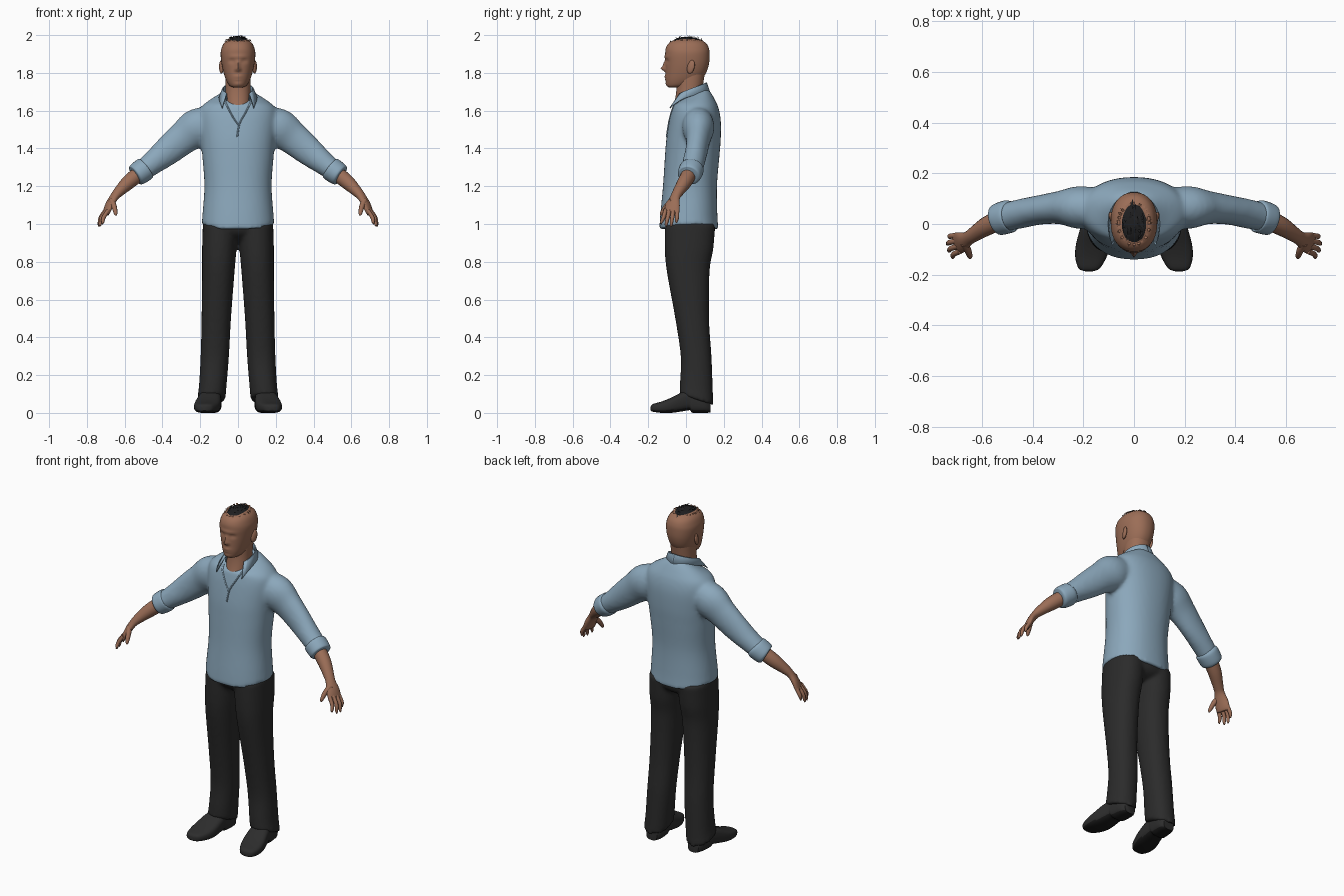
import bpy, bmesh, math, random
from mathutils import Vector
from mathutils.bvhtree import BVHTree

random.seed(4)


def material(name, rgb):
    m = bpy.data.materials.new(name)
    m.diffuse_color = (*rgb, 1)
    return m


SKIN = material("skin", (0.33, 0.155, 0.095))
SHIRT = material("shirt blue", (0.26, 0.39, 0.50))
CLOTH = material("trouser black", (0.024, 0.024, 0.024))
LEATHER = material("shoe black", (0.026, 0.026, 0.026))
SOLE = material("sole black", (0.010, 0.010, 0.010))
HAIR = material("hair black", (0.013, 0.013, 0.014))


def smooth_rows(rows, steps):
    """Catmull-Rom interpolation of parameter rows."""
    out = []
    for i in range(len(rows) - 1):
        a, b, c, d = (rows[max(i - 1, 0)], rows[i], rows[i + 1],
                      rows[min(i + 2, len(rows) - 1)])
        for k in range(steps):
            t = k / steps
            out.append([q + 0.5 * t * (r - p + t * (2 * p - 5 * q + 4 * r - s + t * (3 * (q - r) + s - p)))
                        for p, q, r, s in zip(a, b, c, d)])
    return out + [list(rows[-1])]


def skin(bm, rings):
    """Bridge closed rings of points and cap the ends."""
    vs = [[bm.verts.new(p) for p in ring] for ring in rings]
    n = len(vs[0])
    for a, b in zip(vs, vs[1:]):
        for i in range(n):
            bm.faces.new((a[i], a[(i + 1) % n], b[(i + 1) % n], b[i]))
    bm.faces.new(vs[0])
    bm.faces.new(vs[-1])


def oval(n, e):
    """Unit superellipse points."""
    pts = []
    for i in range(n):
        c, s = math.cos(2 * math.pi * i / n), math.sin(2 * math.pi * i / n)
        pts.append((math.copysign(abs(c) ** (2 / e), c), math.copysign(abs(s) ** (2 / e), s)))
    return pts


def column(bm, rows, n=40, e=2.2, steps=5, sx=1):
    """Upright body from rows (z, centre x, half width, front y, back y, tilt)."""
    skin(bm, [[(sx * (cx + rx * u), (y0 + y1) / 2 + (y1 - y0) / 2 * v, z + tilt * v) for u, v in oval(n, e)]
              for z, cx, rx, y0, y1, tilt in smooth_rows(rows, steps)])


def tube(bm, rows, sx=1, n=20, steps=4):
    """Limb along a path from rows (x, y, z, thickness radius, width radius)."""
    rows = smooth_rows(rows, steps)
    rings = []
    for i, r in enumerate(rows):
        d = Vector(rows[min(i + 1, len(rows) - 1)][:3]) - Vector(rows[max(i - 1, 0)][:3])
        u = d.cross(Vector((0, 0, 1))).normalized()
        w = u.cross(d).normalized()
        ps = [Vector(r[:3]) + w * (r[3] * a) + u * (r[4] * b) for a, b in oval(n, 2)]
        rings.append([(sx * p.x, p.y, p.z) for p in ps])
    skin(bm, rings)


def finish(bm, name, *mats, remesh=0, sharp=60):
    bmesh.ops.recalc_face_normals(bm, faces=bm.faces)
    me = bpy.data.meshes.new(name)
    bm.to_mesh(me)
    bm.free()
    for m in mats:
        me.materials.append(m)
    me.polygons.foreach_set("use_smooth", [True] * len(me.polygons))
    me.set_sharp_from_angle(angle=math.radians(sharp))
    ob = bpy.data.objects.new(name, me)
    bpy.context.collection.objects.link(ob)
    if remesh:
        r = ob.modifiers.new("fuse", 'REMESH')
        r.mode, r.voxel_size, r.use_smooth_shade = 'VOXEL', remesh, True
        s = ob.modifiers.new("soften", 'SMOOTH')
        s.factor, s.iterations = 0.5, 5
    return ob


SIDES = (1, -1)

# Shirt: torso and sleeves fused into one garment
bm = bmesh.new()
column(bm, [(0.965, 0, 0.192, -0.142, 0.172, 0), (1.05, 0, 0.188, -0.136, 0.166, 0),
            (1.20, 0, 0.178, -0.122, 0.164, 0), (1.35, 0, 0.188, -0.112, 0.176, 0),
            (1.45, 0, 0.198, -0.104, 0.184, 0), (1.55, 0, 0.208, -0.088, 0.184, 0),
            (1.61, 0, 0.20, -0.075, 0.172, 0.005), (1.645, 0, 0.165, -0.068, 0.152, 0.015),
            (1.67, 0, 0.115, -0.06, 0.125, 0.035), (1.682, 0, 0.075, -0.05, 0.10, 0.04)], n=48)
for v in bm.verts:
    if v.co.z < 1.04:  # hem rises at the sides
        v.co.z += 0.03 * (v.co.x / 0.19) ** 2 * (1.04 - v.co.z) / 0.07
for s in SIDES:
    tube(bm, [(0.10, 0.06, 1.56, 0.07, 0.07), (0.21, 0.065, 1.512, 0.102, 0.085),
              (0.29, 0.065, 1.455, 0.088, 0.066), (0.375, 0.055, 1.385, 0.077, 0.058),
              (0.45, 0.04, 1.325, 0.063, 0.058), (0.53, 0.022, 1.265, 0.052, 0.054)], s, n=28)
shirt = finish(bm, "shirt", SHIRT, remesh=0.011)

# Rolled sleeve cuffs
for s in SIDES:
    bm = bmesh.new()
    tube(bm, [(0.485, 0.032, 1.298, 0.05, 0.052), (0.49, 0.031, 1.294, 0.062, 0.064),
              (0.515, 0.024, 1.276, 0.063, 0.065), (0.54, 0.016, 1.258, 0.058, 0.061),
              (0.546, 0.014, 1.254, 0.044, 0.046)], s, n=28)
    finish(bm, "cuff", SHIRT)

# Folded collar
for s in SIDES:
    bm = bmesh.new()
    cols = []
    for i in range(25):
        t = i / 24
        a = 2.3 * t
        top = 1.75 - 0.06 * t ** 1.5
        sx, cy = math.sin(a), math.cos(a)
        cols.append([bm.verts.new(p) for p in (
            (s * 0.074 * sx, 0.025 + 0.076 * cy, top - 0.05),
            (s * 0.078 * sx, 0.025 + 0.080 * cy, top),
            (s * 0.083 * sx, 0.025 + 0.085 * cy - 0.004 * t ** 3, top),
            (s * (0.098 * sx + 0.012 * t ** 3), 0.025 + 0.106 * cy - 0.042 * t ** 3, 1.69 - 0.075 * t ** 4))])
    for a, b in zip(cols, cols[1:]):
        for k in range(3):
            bm.faces.new((a[k], a[k + 1], b[k + 1], b[k]))
    col = finish(bm, "collar", SHIRT)
    col.modifiers.new("thickness", 'SOLIDIFY').thickness = 0.006

# Neckline opening and button placket laid on the shirt front
bpy.context.view_layer.update()
tree = BVHTree.FromObject(shirt, bpy.context.evaluated_depsgraph_get())
for name, pts in (("left_lapel", [(0.068, 1.645), (0.04, 1.59), (0.008, 1.53), (-0.004, 1.46)]),
                  ("right_lapel", [(-0.068, 1.645), (-0.045, 1.60), (-0.02, 1.555), (0.006, 1.52)])):
    bm = bmesh.new()
    path = []
    for x, z in smooth_rows(pts, 6):
        hit = tree.ray_cast(Vector((x, -1, z)), Vector((0, 1, 0)))[0]
        if hit:
            path.append((hit.x, hit.y, hit.z, 0.004, 0.005))
    tube(bm, path, n=8, steps=1)
    finish(bm, name, SHIRT)

# Trousers: pelvis and both legs
bm = bmesh.new()
column(bm, [(0.90, 0, 0.03, -0.02, 0.06, 0), (0.93, 0, 0.10, -0.08, 0.13, 0),
            (0.97, 0, 0.175, -0.112, 0.155, 0), (1.05, 0, 0.178, -0.115, 0.15, 0)])
for s in SIDES:
    column(bm, [(1.0, 0.094, 0.092, -0.112, 0.155, 0), (0.87, 0.099, 0.091, -0.112, 0.145, 0),
                (0.75, 0.104, 0.086, -0.102, 0.125, 0), (0.5, 0.115, 0.078, -0.057, 0.122, 0),
                (0.3, 0.123, 0.075, -0.028, 0.135, 0), (0.14, 0.134, 0.073, -0.032, 0.142, -0.02),
                (0.07, 0.142, 0.075, -0.034, 0.145, -0.03)], sx=s)
finish(bm, "trousers", CLOTH, remesh=0.011)

# Shoes: rows of (y, centre x, half width, bottom z, top z)
for s in SIDES:
    bm = bmesh.new()
    rows = [(-0.187, 0.178, 0.014, 0.012, 0.034), (-0.175, 0.177, 0.042, 0.006, 0.047),
            (-0.13, 0.17, 0.062, 0.0, 0.06), (-0.08, 0.161, 0.068, 0.0, 0.08),
            (-0.02, 0.151, 0.062, 0.008, 0.11), (0.02, 0.146, 0.055, 0.014, 0.12),
            (0.035, 0.144, 0.055, 0.0, 0.12), (0.10, 0.139, 0.052, 0.0, 0.105), (0.13, 0.138, 0.035, 0.002, 0.07)]
    skin(bm, [[(s * (cx + rx * u), y, (z0 + z1) / 2 + (z1 - z0) / 2 * v) for u, v in oval(28, 3)]
              for y, cx, rx, z0, z1 in smooth_rows(rows, 4)])
    bmesh.ops.recalc_face_normals(bm, faces=bm.faces)
    for f in bm.faces:
        f.material_index = int(f.normal.z < -0.6 and f.calc_center_median().z < 0.03)
    finish(bm, "shoe", LEATHER, SOLE, sharp=50)

# Forearms, hands, fingers and thumbs
for s in SIDES:
    bm = bmesh.new()
    tube(bm, [(0.50, 0.028, 1.285, 0.040, 0.040), (0.575, -0.005, 1.225, 0.039, 0.038),
              (0.63, -0.04, 1.172, 0.028, 0.030), (0.657, -0.058, 1.14, 0.021, 0.028),
              (0.68, -0.07, 1.10, 0.019, 0.040), (0.70, -0.077, 1.055, 0.014, 0.042),
              (0.703, -0.078, 1.048, 0.006, 0.03)], s)
    for bx, by, tx, ty, tz in ((0.708, -0.046, 0.728, -0.05, 1.005), (0.707, -0.067, 0.735, -0.078, 0.986),
                               (0.702, -0.088, 0.73, -0.105, 0.986), (0.694, -0.108, 0.716, -0.13, 0.998)):
        tube(bm, [(bx - 0.008, by, 1.075, 0.011, 0.011), ((bx + tx) / 2 + 0.006, (by + ty) / 2, 1.035, 0.011, 0.011),
                  (tx, ty, tz + 0.012, 0.008, 0.008), (tx + 0.001, ty, tz, 0.003, 0.003)], s, n=10)
    tube(bm, [(0.67, -0.075, 1.125, 0.017, 0.017), (0.655, -0.107, 1.09, 0.014, 0.014),
              (0.648, -0.128, 1.058, 0.010, 0.010), (0.646, -0.133, 1.045, 0.004, 0.004)], s, n=10)
    finish(bm, "arm_and_hand", SKIN)

# Neck
bm = bmesh.new()
column(bm, [(1.60, 0, 0.062, -0.074, 0.07, 0), (1.66, 0, 0.066, -0.058, 0.082, 0), (1.72, 0, 0.066, -0.05, 0.088, 0),
            (1.80, 0, 0.068, -0.05, 0.10, 0)])
finish(bm, "neck", SKIN)

# Head with sculpted face: bumps are (x, z, push, x spread, z spread)
bm = bmesh.new()
column(bm, [(1.722, 0, 0.02, -0.088, -0.04, 0), (1.732, 0, 0.044, -0.10, 0.02, 0), (1.76, 0, 0.062, -0.107, 0.075, 0),
            (1.80, 0, 0.076, -0.108, 0.106, 0), (1.85, 0, 0.087, -0.109, 0.122, 0), (1.90, 0, 0.092, -0.11, 0.125, 0),
            (1.93, 0, 0.087, -0.107, 0.121, 0), (1.955, 0, 0.076, -0.093, 0.108, 0),
            (1.972, 0, 0.057, -0.067, 0.083, 0), (1.983, 0, 0.03, -0.033, 0.045, 0),
            (1.986, 0, 0.006, 0.0, 0.014, 0)], n=72, steps=6)
BUMPS = [(0, 1.822, -0.024, 0.011, 0.012), (0, 1.845, -0.012, 0.009, 0.016), (0, 1.776, -0.007, 0.022, 0.012),
         (0, 1.773, 0.005, 0.02, 0.003), (0, 1.74, -0.004, 0.02, 0.01), (0, 1.886, -0.005, 0.045, 0.008)]
for s in SIDES:
    BUMPS += [(s * 0.034, 1.862, 0.010, 0.014, 0.009), (s * 0.034, 1.860, -0.005, 0.008, 0.004),
              (s * 0.013, 1.815, -0.006, 0.006, 0.006)]
for v in bm.verts:
    if v.co.y < -0.03:
        x, z = v.co.x, v.co.z
        v.co.y += sum(p * math.exp(-((x - bx) / wx) ** 2 - ((z - bz) / wz) ** 2) for bx, bz, p, wx, wz in BUMPS)
finish(bm, "head", SKIN)

# Ears
for s in SIDES:
    bm = bmesh.new()
    bmesh.ops.create_uvsphere(bm, u_segments=16, v_segments=10, radius=1)
    for v in bm.verts:
        x, y, z = v.co
        v.co = (s * (0.088 + 0.011 * x + 0.006 * y), 0.026 + 0.02 * y + 0.006 * z, 1.832 + 0.036 * z)
    finish(bm, "ear", SKIN)


def scalp(x, y, lift=0.0):
    r = min(math.hypot(x / 0.091, (y - 0.007) / 0.116), 0.99)
    return Vector((x, y, 1.875 + 0.111 * (1 - r ** 2.6) ** (1 / 2.6) + lift))


def tuft(bm, x, y, dx, dy, w, lift):
    """Tapered blade of hair lying over the scalp."""
    side = Vector((-dy, dx, 0)).normalized() * w
    a, b = scalp(x, y, 0.001), scalp(x + dx / 2, y + dy / 2, lift)
    tip = bm.verts.new(scalp(x + dx, y + dy, lift * 0.8))
    q = [bm.verts.new(p) for p in (a - side, a + side, b + side, b - side)]
    bm.faces.new(q)
    bm.faces.new((q[3], q[2], tip))


# Cropped hair on the crown
bm = bmesh.new()
rings = [[bm.verts.new(scalp(0.048 * k / 5 * math.cos(a), 0.078 * k / 5 * math.sin(a), 0.005 - 0.0006 * k))
          for a in (i * math.tau / 28 for i in range(28))] for k in range(1, 6)]
bm.faces.new(rings[0])
for a, b in zip(rings, rings[1:]):
    for i in range(28):
        bm.faces.new((a[i], a[(i + 1) % 28], b[(i + 1) % 28], b[i]))
for i in range(45):
    a, r = random.uniform(0, math.tau), random.uniform(0.4, 1.0)
    tuft(bm, 0.045 * r * math.cos(a), 0.07 * r * math.sin(a), random.uniform(-0.012, 0.012),
         random.choice((-0.022, 0.034)), 0.004, random.uniform(0.006, 0.013))
finish(bm, "crown_hair", HAIR)

# Short skin-toned tufts around the crown
bm = bmesh.new()
for i in range(36):
    a = i * math.tau / 36 + random.uniform(-0.06, 0.06)
    tuft(bm, 0.056 * math.cos(a), 0.075 * math.sin(a), 0.018 * math.cos(a), 0.02 * math.sin(a), 0.005,
         random.uniform(0.006, 0.014))
finish(bm, "side_tufts", SKIN)
